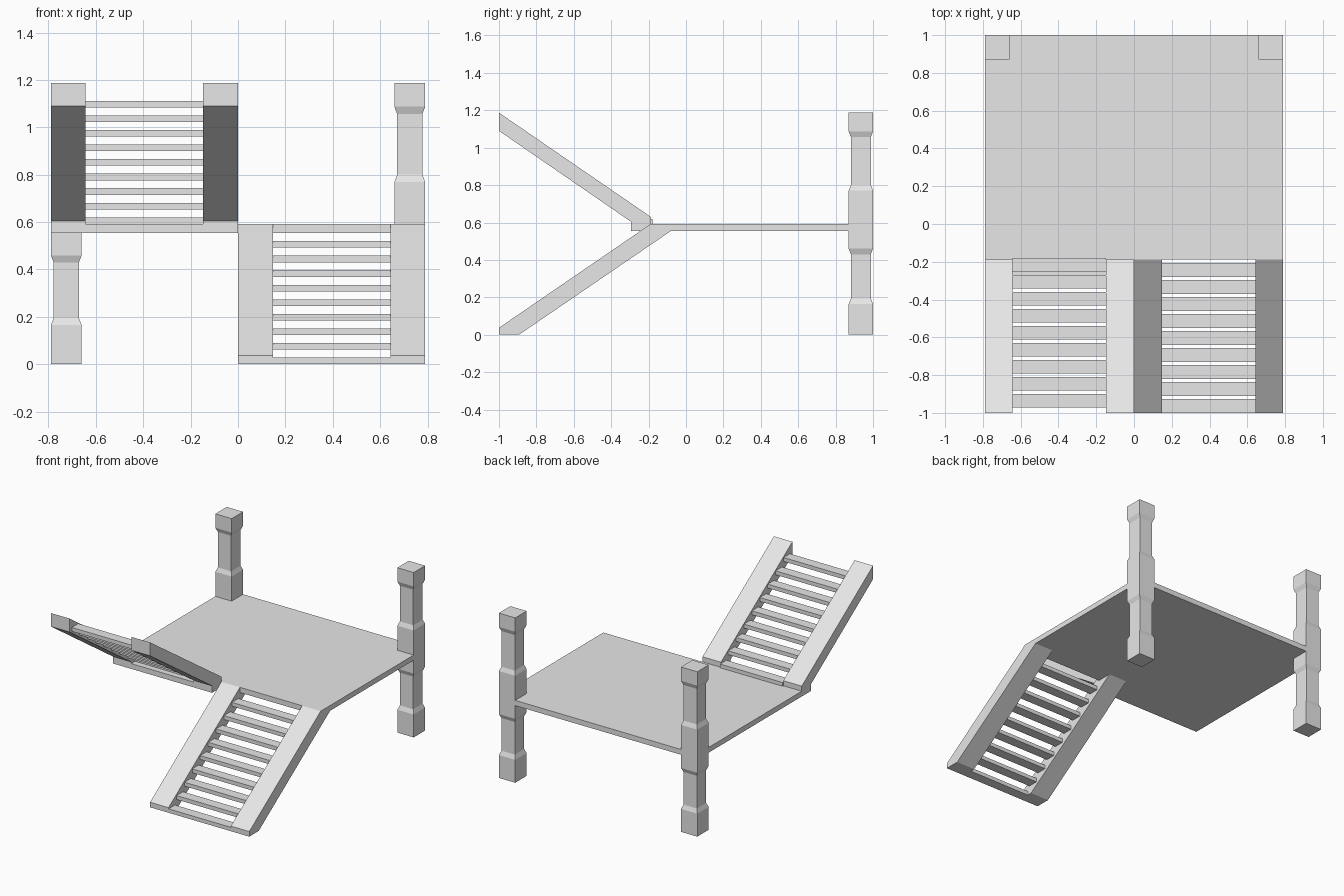
import bpy
import bmesh

cube = bpy.data.objects.get("Cube")
if cube:
    bpy.data.objects.remove(cube, do_unlink=True)

grey = bpy.data.materials.new("plain_grey")
grey.use_nodes = True
colour = (0.8, 0.8, 0.8, 1)
grey.diffuse_color = colour
grey.node_tree.nodes["Principled BSDF"].inputs["Base Color"].default_value = colour


def finish(name, bm):
    bmesh.ops.recalc_face_normals(bm, faces=bm.faces)
    mesh = bpy.data.meshes.new(name)
    bm.to_mesh(mesh)
    bm.free()
    mesh.materials.append(grey)
    obj = bpy.data.objects.new(name, mesh)
    bpy.context.collection.objects.link(obj)
    return obj


def extrude_profile(name, profile, x0, x1):
    """Extrude a (y, z) outline from x0 to x1."""
    bm = bmesh.new()
    face = bm.faces.new([bm.verts.new((x0, y, z)) for y, z in profile])
    ext = bmesh.ops.extrude_face_region(bm, geom=[face])
    moved = [v for v in ext["geom"] if isinstance(v, bmesh.types.BMVert)]
    bmesh.ops.translate(bm, verts=moved, vec=(x1 - x0, 0, 0))
    return finish(name, bm)


def box(name, x0, x1, y0, y1, z0, z1):
    return extrude_profile(name, [(y0, z0), (y1, z0), (y1, z1), (y0, z1)], x0, x1)


def post(name, cx, cy):
    """Square post with two recessed shafts, lofted from square rings."""
    wide, slim = 0.065, 0.053
    levels = [(0, wide), (0.165, wide), (0.195, slim), (0.43, slim), (0.46, wide),
              (0.77, wide), (0.8, slim), (1.056, slim), (1.087, wide), (1.187, wide)]
    bm = bmesh.new()
    rings = [[bm.verts.new((cx + sx * r, cy + sy * r, z))
              for sx, sy in ((-1, -1), (1, -1), (1, 1), (-1, 1))] for z, r in levels]
    for low, high in zip(rings, rings[1:]):
        for i in range(4):
            j = (i + 1) % 4
            bm.faces.new((low[i], low[j], high[j], high[i]))
    bm.faces.new(rings[0])
    bm.faces.new(rings[-1])
    return finish(name, bm)


def stair(name, x0, x1, profile, count, y_start, z_start, rise):
    """Two side stringers with evenly stepped treads between them."""
    width = 0.147
    extrude_profile(name + "_right_stringer", profile, x0, x0 + width)
    extrude_profile(name + "_left_stringer", profile, x1 - width, x1)
    for k in range(count):
        y, z = y_start + 0.09 * k, z_start + rise * k
        box(f"{name}_tread_{k + 1}", x0 + width, x1 - width, y, y + 0.073, z, z + 0.028)


# Landing and the ledge carrying the upper flight
HALF = 0.79
box("landing", -HALF, HALF, -0.188, 1, 0.555, 0.593)
box("upper_stair_ledge", -HALF, 0, -0.295, -0.188, 0.555, 0.593)

# Rear corner posts
for side, x in (("right", -0.725), ("left", 0.725)):
    post(side + "_post", x, 0.935)

# Lower flight on the left, upper flight on the right
stair("lower_stair", 0, HALF,
      [(-1, 0), (-0.893, 0), (-0.08, 0.555), (-0.188, 0.593), (-1, 0.037)],
      9, -1, 0, 0.0615)
stair("upper_stair", -HALF, 0,
      [(-1, 1.09), (-0.295, 0.605), (-0.295, 0.593), (-0.188, 0.593),
       (-0.188, 0.63), (-1, 1.187)],
      9, -0.972, 1.084, -0.0615)
